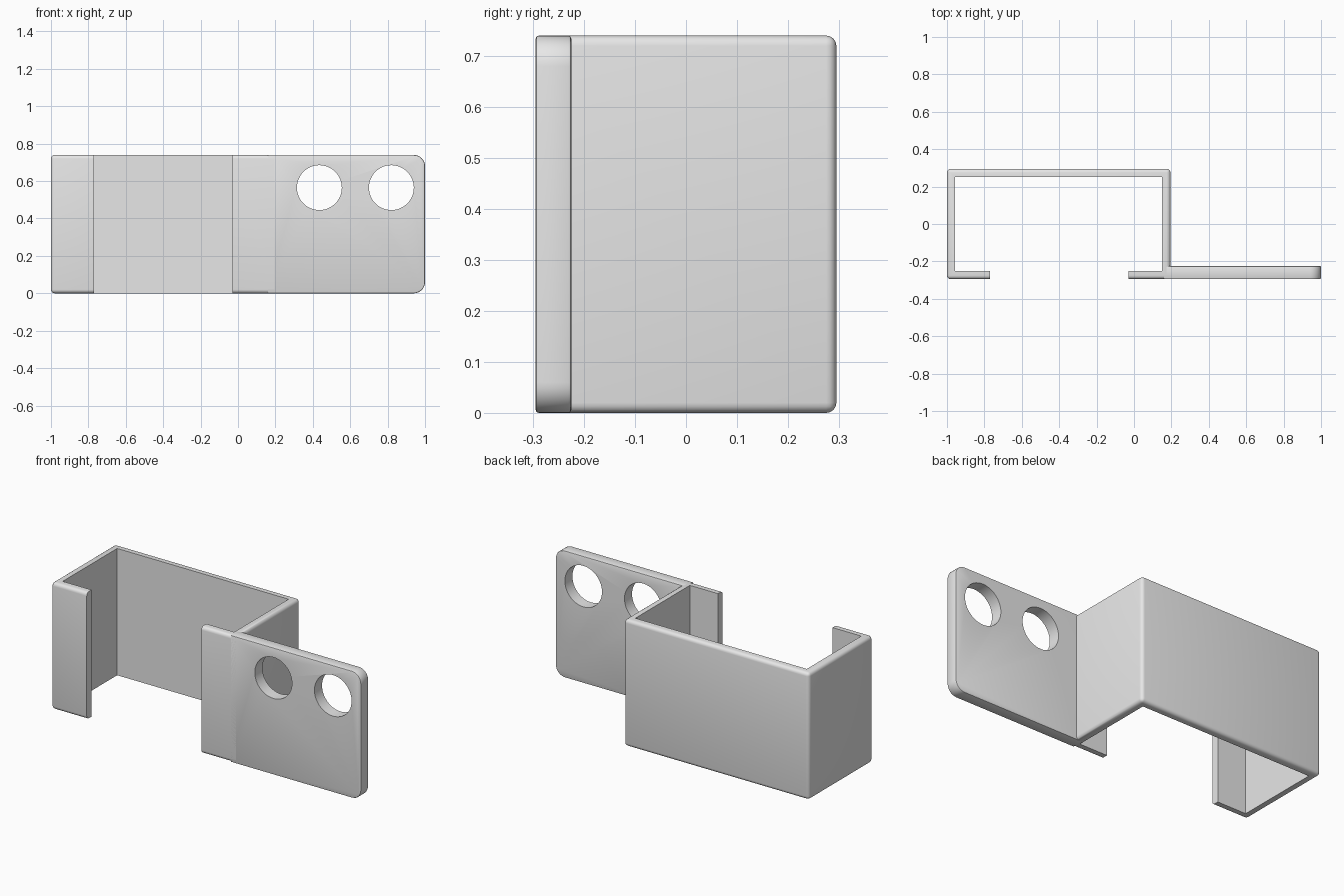
import bpy, bmesh
from math import pi, sin, cos

old = bpy.data.objects.get("Cube")
if old:
    bpy.data.objects.remove(old)

HEIGHT, FRONT, BACK, WALL = 0.74, -0.295, 0.295, 0.044
LEFT, RIGHT = -1.0, 0.195

grey = bpy.data.materials.new("plain_grey")
grey.use_nodes = True
grey.diffuse_color = (0.8, 0.8, 0.8, 1)
grey.node_tree.nodes["Principled BSDF"].inputs["Base Color"].default_value = (0.8, 0.8, 0.8, 1)


def extrude(name, outline, offset, bevel_rule, radius, segments):
    """Extrude a flat outline by offset, then round the edges picked by the rule."""
    bm = bmesh.new()
    face = bm.faces.new([bm.verts.new(p) for p in outline])
    new = bmesh.ops.extrude_face_region(bm, geom=[face])["geom"]
    bmesh.ops.translate(bm, vec=offset, verts=[v for v in new if isinstance(v, bmesh.types.BMVert)])
    bmesh.ops.recalc_face_normals(bm, faces=bm.faces)
    edges = [e for e in bm.edges if bevel_rule(e.verts[0].co, e.verts[1].co)]
    bmesh.ops.bevel(bm, geom=edges, offset=radius, segments=segments, profile=0.5,
                    affect='EDGES', clamp_overlap=True)
    mesh = bpy.data.meshes.new(name)
    bm.to_mesh(mesh)
    bm.free()
    mesh.materials.append(grey)
    obj = bpy.data.objects.new(name, mesh)
    bpy.context.collection.objects.link(obj)
    return obj


def smooth(obj):
    bpy.ops.object.select_all(action='DESELECT')
    bpy.context.view_layer.objects.active = obj
    obj.select_set(True)
    bpy.ops.object.shade_smooth_by_angle(angle=pi / 6)


def on_outside(a, b):
    """True for edges lying on one of the channel's outer walls, except its lip ends."""
    shared = [abs(a[i] - side) < 1e-4 and abs(b[i] - side) < 1e-4
              for i, side in ((0, LEFT), (0, RIGHT), (1, FRONT), (1, BACK))]
    upright = abs(a.z - b.z) > 0.1
    if upright:
        return sum(shared) == 2 and not (shared[1] and shared[2])
    return any(shared) and (a - b).length > 2 * WALL


# Open channel with two front lips
outer = [(-0.77, FRONT), (LEFT, FRONT), (LEFT, BACK), (RIGHT, BACK), (RIGHT, FRONT), (-0.03, FRONT)]
inner = [(-0.03, FRONT + WALL), (RIGHT - WALL, FRONT + WALL), (RIGHT - WALL, BACK - WALL),
         (LEFT + WALL, BACK - WALL), (LEFT + WALL, FRONT + WALL), (-0.77, FRONT + WALL)]
channel = extrude("channel", [(x, y, 0) for x, y in outer + inner], (0, 0, HEIGHT),
                  on_outside, 0.02, 4)
smooth(channel)

# Mounting plate with two rounded corners
P_LEFT, P_RIGHT, THICK, R, STEPS = 0.16, 1.0, 0.07, 0.06, 8
plate_outline = [(P_LEFT, FRONT, HEIGHT), (P_LEFT, FRONT, 0)]
for centre_z, start in ((R, -pi / 2), (HEIGHT - R, 0)):
    for i in range(STEPS + 1):
        a = start + i * pi / 2 / STEPS
        plate_outline.append((P_RIGHT - R + R * cos(a), FRONT, centre_z + R * sin(a)))


def plate_rim(a, b):
    return abs(a.y - b.y) < 1e-4 and max(a.x, b.x) > P_LEFT + 0.01


plate = extrude("mounting_plate", plate_outline, (0, THICK, 0), plate_rim, 0.006, 2)

# Screw holes cut through the plate
for x in (0.435, 0.82):
    bpy.ops.mesh.primitive_cylinder_add(vertices=48, radius=0.12, depth=0.3,
                                        location=(x, FRONT + THICK / 2, 0.565),
                                        rotation=(pi / 2, 0, 0))
    cutter = bpy.context.object
    cutter.name = "hole_cutter"
    cutter.hide_render = True
    cut = plate.modifiers.new("screw_hole", 'BOOLEAN')
    cut.object, cut.operation, cut.solver = cutter, 'DIFFERENCE', 'EXACT'
    bpy.context.view_layer.objects.active = plate
    bpy.ops.object.modifier_apply(modifier=cut.name)
    bpy.data.objects.remove(cutter)
smooth(plate)
